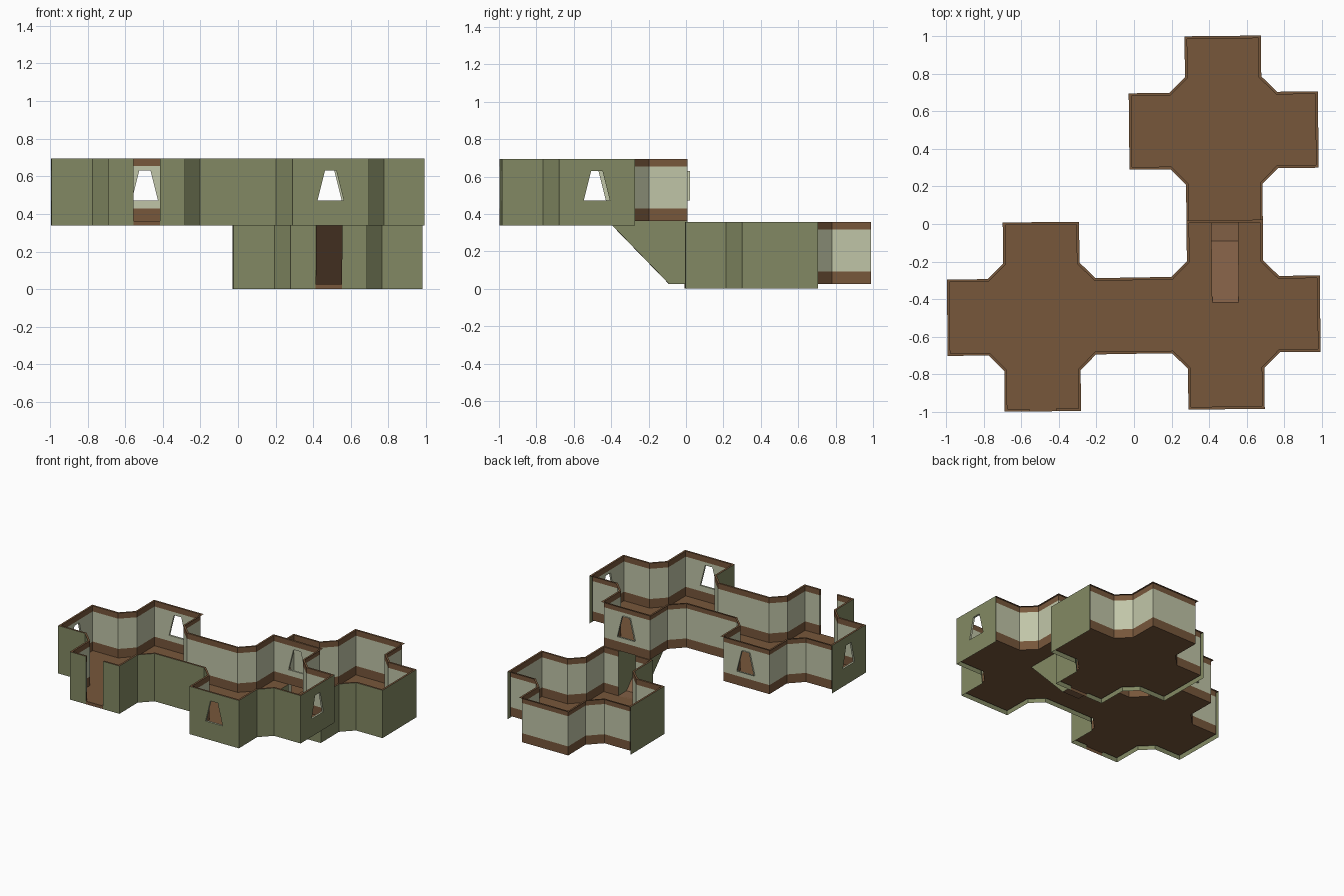
import bpy, bmesh, math
from mathutils import Vector, Matrix

if "Cube" in bpy.data.objects:
    bpy.data.objects.remove(bpy.data.objects["Cube"])

def mat(name, c):
    m = bpy.data.materials.new(name)
    m.diffuse_color = (*c, 1)
    m.use_nodes = True
    m.node_tree.nodes["Principled BSDF"].inputs["Base Color"].default_value = m.diffuse_color
    return m

MATS = [mat("brown", (0.185, 0.095, 0.044)),
        mat("moss_green", (0.225, 0.250, 0.125)),
        mat("pale_green", (0.53, 0.56, 0.39)),
        mat("ramp_brown", (0.22, 0.115, 0.06))]
BROWN, GREEN, PALE, RAMP = range(4)
TURN = Matrix.Rotation(math.radians(0.6), 4, 'Z')   # whole plan is slightly turned

INN, OUT = 0.489, 0.503          # arm length, inside / outside
WI, WO = 0.189, 0.203            # arm half width
DI, DO = 0.281, 0.286            # where the chamfer starts
H, SKIRT = 0.333, 0.023          # wall height, drop below the floor
BAND, TOPBAND = 0.067, 0.292     # painted band limits
WIN0, WIN1 = 0.109, 0.269        # window sill and head
HALF = 0.07                      # half width of doors and window sills
HEAD = 0.03                      # half width of window heads

def make(name, faces):
    bm = bmesh.new()
    for pts, mi in faces:
        f = bm.faces.new([bm.verts.new(p) for p in pts])
        f.material_index = mi
    bmesh.ops.remove_doubles(bm, verts=bm.verts, dist=1e-5)
    bm.transform(TURN)
    me = bpy.data.meshes.new(name)
    bm.to_mesh(me)
    bm.free()
    for m in MATS:
        me.materials.append(m)
    ob = bpy.data.objects.new(name, me)
    bpy.context.collection.objects.link(ob)
    return ob

def cross(length, width, start, ends):
    """Cross outline, four points per arm, arms east north west south."""
    pts = []
    for k in range(4):
        ln = INN if ends[k] == "open" else length
        for p in ((start, -width), (ln, -width), (ln, width), (start, width)):
            pts.append(Matrix.Rotation(k * math.pi / 2, 3, 'Z') @ Vector((*p, 0)))
    return pts

def half_at(kind, z):
    if kind == "door":
        return HALF
    t = (z - WIN0) / (WIN1 - WIN0)
    return HALF + (HEAD - HALF) * t

def panel(a, b, levels, colour, kind):
    """Wall sheet from a to b, with the opening left free."""
    out = []
    d, mid = (b - a).normalized(), (a + b) / 2
    up = lambda p, z: p + Vector((0, 0, z))
    for z0, z1 in zip(levels, levels[1:]):
        c = colour((z0 + z1) / 2)
        cut = kind == "door" or (kind == "window" and WIN0 - 1e-6 < z0 and z1 < WIN1 + 1e-6)
        if not cut:
            out.append(([up(a, z0), up(b, z0), up(b, z1), up(a, z1)], c))
            continue
        l0, l1 = mid - d * half_at(kind, z0), mid - d * half_at(kind, z1)
        r0, r1 = mid + d * half_at(kind, z0), mid + d * half_at(kind, z1)
        out.append(([up(a, z0), up(l0, z0), up(l1, z1), up(a, z1)], c))
        out.append(([up(r0, z0), up(b, z0), up(b, z1), up(r1, z1)], c))
    return out

def room(name, centre, ends, notch=None):
    o = Vector(centre)
    inner = [o + p for p in cross(INN, WI, DI, ends)]
    outer = [o + p for p in cross(OUT, WO, DO, ends)]
    floor, walls, shell, rim, reveal = [], [], [], [], []
    banded = lambda z: BROWN if z < BAND or z > TOPBAND else PALE
    plan = []
    up = lambda p, z: p + Vector((0, 0, z))
    for i in range(16):
        j = (i + 1) % 16
        kind = ends[i // 4] if i % 4 == 1 else "wall"
        a, b, c, d = inner[i], inner[j], outer[i], outer[j]
        plan.append(a)
        if notch is not None and i == 5:         # stair opening in the floor
            plan += [o + Vector(p) for p in ((HALF, INN, 0), (HALF, notch, 0),
                                             (-HALF, notch, 0), (-HALF, INN, 0))]
        if kind == "open":
            continue
        walls += panel(b, a, [0, BAND, WIN0, WIN1, TOPBAND, H], banded, kind)
        # the outer skin covers only the front and the side ends
        if (c.y + d.y) / 2 - o.y < 0.1:
            shell += panel(c, d, [-SKIRT, WIN0, WIN1, H], lambda z: GREEN, kind)
        # opening edges, from inside to outside
        m, n = (a + b) / 2, (c + d) / 2
        t = (b - a).normalized()
        if kind == "window":
            ring = [(-HALF, WIN0), (HALF, WIN0), (HEAD, WIN1), (-HEAD, WIN1)]
            for (u, z), (v, w) in zip(ring, ring[1:] + ring[:1]):
                reveal.append(([up(m + t * u, z), up(m + t * v, w),
                                up(n + t * v, w), up(n + t * u, z)], PALE))
        if kind == "door":
            L, R = t * -HALF, t * HALF
            for s in (L, R):
                for z0, z1 in ((0, BAND), (BAND, TOPBAND), (TOPBAND, H)):
                    reveal.append(([up(m + s, z0), up(n + s, z0), up(n + s, z1),
                                    up(m + s, z1)], banded((z0 + z1) / 2)))
            reveal.append(([m + L, n + L, n + R, m + R], BROWN))
            reveal.append(([up(n + L, -SKIRT), up(n + R, -SKIRT), n + R, n + L], BROWN))
            spans = [(a, m + L, c, n + L), (m + R, b, n + R, d)]
        else:
            spans = [(a, b, c, d)]
        for p, q, r, s in spans:                 # flat cap on the wall
            rim.append(([up(r, H), up(s, H), up(q, H), up(p, H)], BROWN))
    floor.append((plan, BROWN))
    make(name + "_floor", floor)
    make(name + "_inner_walls", walls)
    make(name + "_outer_walls", shell)
    make(name + "_wall_cap", rim)
    if reveal:
        make(name + "_opening_edges", reveal)

LOW, HIGH = SKIRT + 0.002, 0.362
# arms in the order east, north, west, south
room("upper_left_room", (-0.495, -0.488, HIGH), ("open", "window", "window", "door"))
room("upper_right_room", (0.482, -0.487, HIGH), ("window", "window", "open", "window"), notch=0.065)
room("lower_room", (0.482, 0.492, LOW), ("wall", "wall", "wall", "door"))

# ramp between the two levels, with closed sides
x0, x1 = 0.482 - HALF, 0.482 + HALF
profile = [(-0.422, HIGH), (-0.095, LOW), (0.003, LOW)]
make("ramp", [([(x0, p[0], p[1]), (x1, p[0], p[1]), (x1, q[0], q[1]), (x0, q[0], q[1])], RAMP)
              for p, q in zip(profile, profile[1:])])
side = profile + [(0.003, HIGH)]
make("ramp_sides", [([(x1, y, z) for y, z in side], GREEN),
                    ([(x0, y, z) for y, z in reversed(side)], GREEN)])
